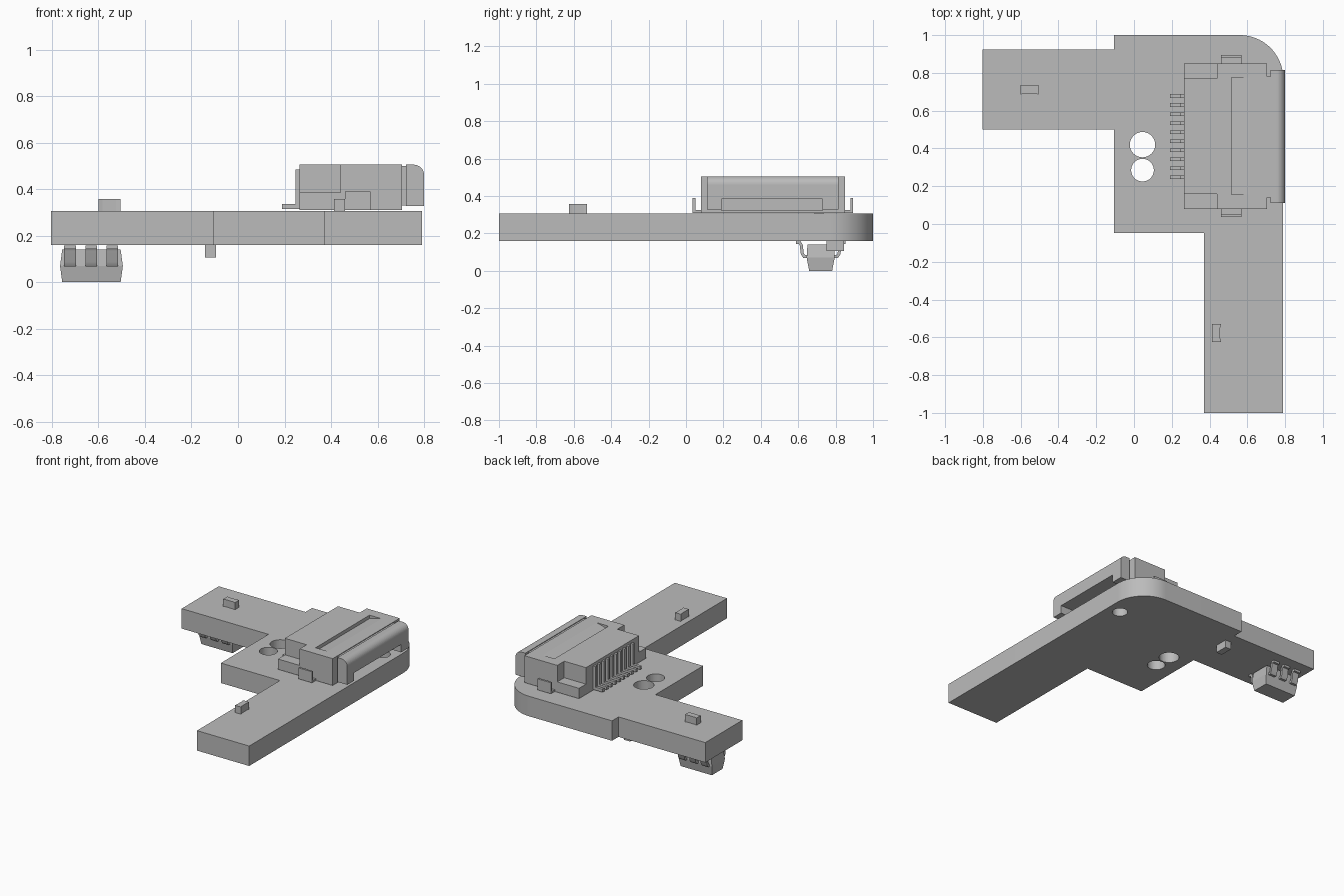
import bpy, bmesh, math
from mathutils import Vector

cube = bpy.data.objects.get("Cube")
if cube:
    bpy.data.objects.remove(cube, do_unlink=True)

grey = bpy.data.materials.new("plain_grey")
grey.use_nodes = True
grey.diffuse_color = (0.5, 0.5, 0.5, 1)
grey.node_tree.nodes["Principled BSDF"].inputs["Base Color"].default_value = (0.5, 0.5, 0.5, 1)


def prism(name, points, low, high, axis="z"):
    """Extrude a closed profile: xy along z, xz along y, or yz along x."""
    place = {"z": lambda p, t: (p[0], p[1], t),
             "y": lambda p, t: (p[0], t, p[1]),
             "x": lambda p, t: (t, p[0], p[1])}[axis]
    step = Vector(place((0, 0), high - low))
    bm = bmesh.new()
    face = bm.faces.new([bm.verts.new(place(p, low)) for p in points])
    new = bmesh.ops.extrude_face_region(bm, geom=[face])["geom"]
    bmesh.ops.translate(bm, vec=step, verts=[v for v in new if isinstance(v, bmesh.types.BMVert)])
    bmesh.ops.recalc_face_normals(bm, faces=bm.faces)
    mesh = bpy.data.meshes.new(name)
    bm.to_mesh(mesh)
    bm.free()
    mesh.materials.append(grey)
    obj = bpy.data.objects.new(name, mesh)
    bpy.context.collection.objects.link(obj)
    return obj


def box(name, x, y, z):
    return prism(name, [(x[0], y[0]), (x[1], y[0]), (x[1], y[1]), (x[0], y[1])], *z)


def arc(cx, cy, r, start, end, n):
    angles = [math.radians(start + (end - start) * i / n) for i in range(n + 1)]
    return [(cx + r * math.cos(a), cy + r * math.sin(a)) for a in angles]


def combine(obj, helper, operation="DIFFERENCE"):
    mod = obj.modifiers.new(helper.name, "BOOLEAN")
    mod.operation = operation
    mod.solver = "EXACT"
    mod.object = helper
    helper.hide_render = True
    helper.hide_set(True)


def strip(path, t):
    """Thicken an open path into a closed bent-metal profile."""
    pts = [Vector(p) for p in path]
    left, right = [], []
    for i, p in enumerate(pts):
        a = (p - pts[i - 1]).normalized() if i else (pts[1] - p).normalized()
        b = (pts[i + 1] - p).normalized() if i < len(pts) - 1 else a
        d = (a + b).normalized()
        n = Vector((-d.y, d.x)) * t / 2 / max(d.dot(a), 0.5)
        left.append(tuple(p + n))
        right.append(tuple(p - n))
    return left + right[::-1]


def smooth(obj):
    bpy.ops.object.select_all(action="DESELECT")
    bpy.context.view_layer.objects.active = obj
    obj.select_set(True)
    bpy.ops.object.shade_smooth_by_angle(angle=math.radians(30))


# Circuit board with a rounded corner and three drilled holes
outline = [(-0.803, 0.925), (-0.803, 0.5), (-0.105, 0.5), (-0.105, -0.047),
           (0.37, -0.047), (0.37, -1), (0.79, -1)]
outline += arc(0.56, 0.77, 0.23, 0, 90, 20) + [(-0.105, 1), (-0.105, 0.925)]
board = prism("circuit_board", outline, 0.16, 0.305)
smooth(board)
for i, (x, y, r) in enumerate([(0.045, 0.42, 0.067), (0.045, 0.285, 0.06), (0.69, 0.675, 0.052)]):
    combine(board, prism(f"hole_cutter_{i}", arc(x, y, r, 0, 352.5, 47), 0.1, 0.4))

# Connector housing: block, neck and rounded lip joined together
housing = box("connector_housing", (0.265, 0.705), (0.08, 0.85), (0.31, 0.505))
neck = box("connector_neck", (0.69, 0.74), (0.14, 0.78), (0.33, 0.5))
lip_profile = [(0.722, 0.328), (0.8, 0.328)] + arc(0.755, 0.46, 0.045, 0, 90, 10) + [(0.722, 0.505)]
lip = prism("connector_lip", lip_profile, 0.112, 0.815, "y")
combine(housing, neck, "UNION")
combine(housing, lip, "UNION")

# Housing cuts: stepped rear corners, card slot and sloping top recess
for name, y in (("front", (0, 0.16)), ("back", (0.77, 0.95))):
    combine(housing, box(f"{name}_step_cutter", (0.2, 0.44), y, (0.385, 0.6)))
combine(housing, box("slot_cutter", (0.42, 0.9), (0.19, 0.73), (0.322, 0.385)))
combine(housing, prism("recess_cutter", [(0.515, 0.48), (0.63, 0.51), (0.515, 0.51)], 0.155, 0.775, "y"))
smooth(housing)

# Row of bent connector pins
pin = strip([(0.19, 0.325), (0.258, 0.325), (0.258, 0.485)], 0.022)
for i in range(10):
    y = 0.247 + i * 0.0478
    prism(f"connector_pin_{i + 1}", pin, y - 0.01, y + 0.01, "y")

# L-shaped mounting tabs on both sides of the connector
for name, s in (("front", -1), ("back", 1)):
    tab = strip([(0.465 + s * 0.36, 0.317), (0.465 + s * 0.422, 0.317), (0.465 + s * 0.422, 0.39)], 0.014)
    prism(f"{name}_mounting_tab", tab, 0.46, 0.57, "x")


def chip(name, x, y, z, length, width, height, along_x=True):
    """Small surface part whose end caps stand slightly proud of its middle."""
    half, w, cap = length / 2, width / 2, length * 0.2
    inner = half - cap
    pts = [(-half, -w), (-inner, -w * 0.85), (inner, -w * 0.85), (half, -w),
           (half, w), (inner, w * 0.85), (-inner, w * 0.85), (-half, w)]
    pts = [(x + a, y + b) if along_x else (x + b, y + a) for a, b in pts]
    prism(name, pts, z, z + height)


# Surface parts
chip("left_arm_chip", -0.553, 0.711, 0.305, 0.095, 0.05, 0.052)
chip("front_arm_chip", 0.436, -0.577, 0.305, 0.095, 0.048, 0.052, False)
box("underside_chip", (-0.142, -0.095), (0.75, 0.845), (0.105, 0.16))

# Tapered package beneath the arm, widest at its middle
package = box("package_body", (-0.765, -0.495), (0.645, 0.795), (0, 0.14))
bm = bmesh.new()
bm.from_mesh(package.data)
sides = [e for e in bm.edges if abs(e.verts[0].co.z - e.verts[1].co.z) > 0.1]
bmesh.ops.subdivide_edges(bm, edges=sides, cuts=1, use_grid_fill=False)
for v in bm.verts:
    if v.co.z < 0.01 or v.co.z > 0.13:
        v.co.x = -0.63 + (v.co.x + 0.63) * 0.93
        v.co.y = 0.72 + (v.co.y - 0.72) * (0.82 if v.co.z < 0.01 else 0.94)
bm.to_mesh(package.data)
bm.free()

# Gull-wing leads, three on each side of the package
for name, s in (("front", -1), ("back", 1)):
    path = [(0.06, 0.076), (0.088, 0.076), (0.098, 0.09), (0.104, 0.138), (0.112, 0.15), (0.132, 0.15)]
    lead = strip([(0.72 + s * a, z) for a, z in path], 0.016)
    for i in range(3):
        x = -0.722 + i * 0.091
        smooth(prism(f"{name}_lead_{i + 1}", lead, x - 0.025, x + 0.025, "x"))
